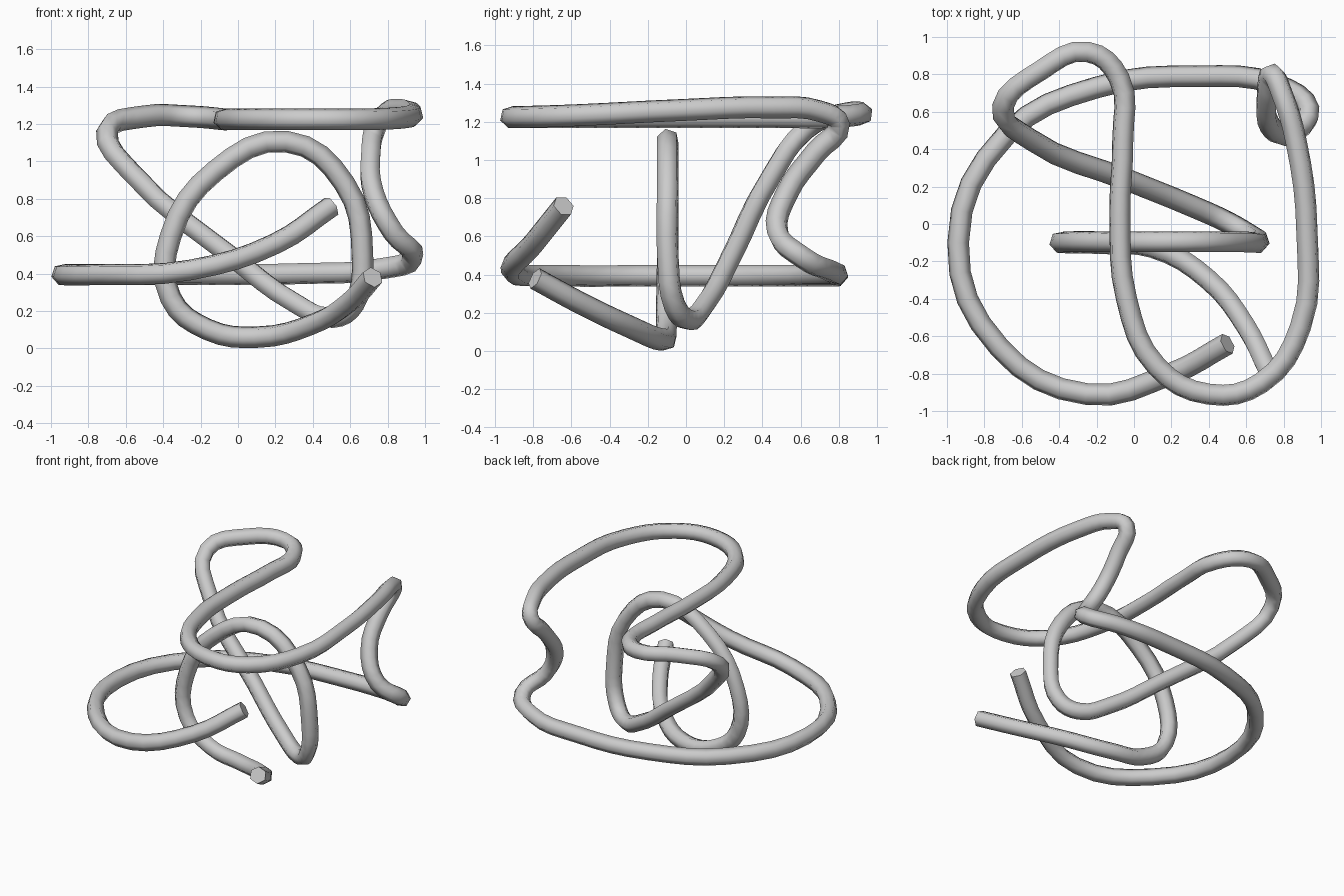
import bpy

# Centre line of the knotted tube, from one open end to the other
path = [
    # open end and low horizontal sweep
    (0.50, -0.64, 0.76), (0.20, -0.80, 0.56), (-0.25, -0.91, 0.42), (-0.72, -0.66, 0.395),
    (-0.94, -0.10, 0.395), (-0.68, 0.48, 0.395), (-0.20, 0.73, 0.395), (0.35, 0.79, 0.40),
    (0.76, 0.745, 0.425),
    # rising hairpin on the right
    (0.935, 0.61, 0.49), (0.83, 0.48, 0.62), (0.725, 0.53, 0.83), (0.71, 0.68, 1.04),
    (0.74, 0.80, 1.19), (0.79, 0.70, 1.255),
    # high S-shaped sweep
    (0.865, 0.45, 1.275), (0.925, -0.05, 1.26), (0.89, -0.55, 1.235), (0.68, -0.85, 1.225),
    (0.40, -0.91, 1.225), (0.12, -0.76, 1.225), (-0.04, -0.40, 1.225), (-0.075, 0.05, 1.225),
    (-0.06, 0.45, 1.225), (-0.08, 0.78, 1.225), (-0.25, 0.92, 1.24), (-0.50, 0.82, 1.24),
    (-0.70, 0.63, 1.16),
    # descending diagonal
    (-0.55, 0.45, 0.92), (-0.02, 0.23, 0.48), (0.30, 0.10, 0.245), (0.50, 0.01, 0.165),
    (0.62, -0.06, 0.24),
    # upright ring
    (0.665, -0.095, 0.50), (0.57, -0.095, 0.88), (0.26, -0.095, 1.105), (-0.12, -0.095, 0.95),
    (-0.36, -0.095, 0.60), (-0.36, -0.10, 0.27), (-0.16, -0.105, 0.10), (0.10, -0.125, 0.06),
    # tail to the other open end
    (0.40, -0.30, 0.13), (0.60, -0.55, 0.25), (0.72, -0.79, 0.38),
]

curve = bpy.data.curves.new("knotted_tube", "CURVE")
curve.dimensions = "3D"
curve.resolution_u = 4
curve.bevel_depth = 0.059
curve.bevel_resolution = 1      # six-sided section
curve.use_fill_caps = True
spline = curve.splines.new("BEZIER")
spline.bezier_points.add(len(path) - 1)
for point, co in zip(spline.bezier_points, path):
    point.co = co
    point.handle_left_type = point.handle_right_type = "AUTO"
spline.use_smooth = True

tube = bpy.data.objects.new("knotted_tube", curve)
bpy.context.collection.objects.link(tube)

# Mesh it, keeping the end caps crisp
bpy.context.view_layer.objects.active = tube
tube.select_set(True)
bpy.ops.object.convert(target="MESH")
bpy.ops.object.shade_smooth_by_angle(angle=1.2)
